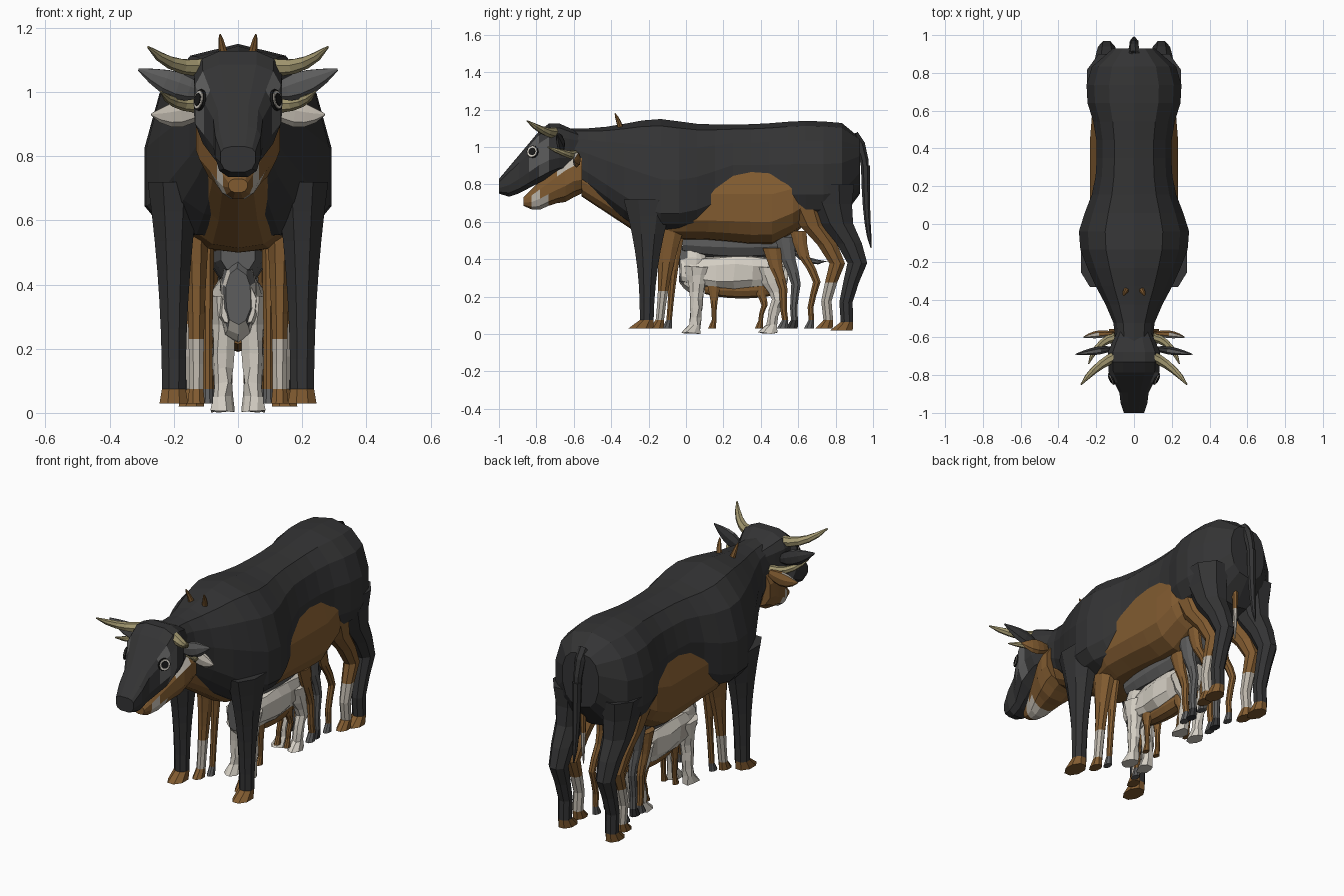
import bpy, bmesh, math, random
from mathutils import Vector

random.seed(4)
if "Cube" in bpy.data.objects:
    bpy.data.objects.remove(bpy.data.objects["Cube"])


def material(name, red, green, blue):
    mat = bpy.data.materials.new(name)
    mat.use_nodes = True
    mat.diffuse_color = (red, green, blue, 1)
    shader = mat.node_tree.nodes["Principled BSDF"]
    shader.inputs["Base Color"].default_value = mat.diffuse_color
    shader.inputs["Roughness"].default_value = 0.9
    return mat


BLACK = material("black hide", .034, .034, .035)
BROWN = material("brown hide", .22, .105, .03)
CREAM = material("cream hide", .5, .46, .4)
FUR = material("white fur", .66, .62, .55)
GREY = material("grey hide", .11, .11, .11)
HORN = material("horn", .36, .31, .16)
PUPIL = material("pupil", .01, .01, .01)


def ramp(value, start, end):
    """Rises from nought at start to one at end, clamped."""
    return min(1, max(0, (value - start) / (end - start)))


def bump(value, centre, spread):
    return math.exp(-((value - centre) / spread) ** 2)


def spaced(start, end, count):
    return [start + (end - start) * i / (count - 1) for i in range(count)]


def angles(count):
    return [math.tau * (i + .5) / count for i in range(count)]


def loft(name, rings, materials, rule=None, mirror=False, jitter=0):
    """Skin equal rings; rule(centre, normal) picks the material slot."""
    bm = bmesh.new()
    rows = [[bm.verts.new(point) for point in ring] for ring in rings]
    for vert in bm.verts:
        vert.co += Vector([random.uniform(-jitter, jitter) for axis in "xyz"])
    for near, far in zip(rows, rows[1:]):
        for i in range(len(near)):
            bm.faces.new((near[i - 1], near[i], far[i], far[i - 1]))
    bm.faces.new(rows[0])
    bm.faces.new(rows[-1])
    bmesh.ops.recalc_face_normals(bm, faces=bm.faces)
    bm.normal_update()
    if rule:
        for face in bm.faces:
            face.material_index = rule(face.calc_center_median(), face.normal)
    mesh = bpy.data.meshes.new(name)
    bm.to_mesh(mesh)
    bm.free()
    part = bpy.data.objects.new(name, mesh)
    bpy.context.collection.objects.link(part)
    for mat in materials:
        mesh.materials.append(mat)
    if mirror:
        part.modifiers.new("Mirror", 'MIRROR').use_mirror_merge = False


def body(name, stations, width, belly, middle, back, materials, sides=14, box=.85, **options):
    """Rounded rings along y, shaped by four profile functions; a low box value is squarer."""
    def soft(value):
        return math.copysign(abs(value) ** box, value)

    rings = []
    for y in stations:
        ring = []
        for a in angles(sides):
            edge = back(y) if math.sin(a) > 0 else belly(y)
            z = middle(y) + abs(soft(math.sin(a))) * (edge - middle(y))
            ring.append(Vector((width(y) * soft(math.cos(a)), y, z)))
        rings.append(ring)
    loft(name, rings, materials, **options)


def barrel(name, start, end, low, high, half_width, materials, **options):
    """Small trunk or head that rounds off towards both ends."""
    middle = (low + high) / 2

    def swell(y):
        return math.sin(math.pi * (.15 + .7 * ramp(y, start, end))) ** .6

    body(name, spaced(start, end, 7), lambda y: half_width * swell(y),
         lambda y: middle + (low - middle) * swell(y), lambda y: middle,
         lambda y: middle + (high - middle) * swell(y), materials, sides=10, **options)


def legs(name, x, hip, foot, top, thick, materials, thigh=2, splay=.5, hock=0, floor=.03, sock=0, **options):
    """Mirrored pair: tapered leg, backward hock, hoof; slots are hide, hoof, sock."""
    ankle = floor + .045

    def ring(y, z, across, along):
        return [Vector((x + across * math.cos(a), y + along * math.sin(a), z)) for a in angles(8)]

    rings = []
    for t in spaced(0, 1, 8):
        y = hip + (foot - hip) * t + hock * bump(t, .55, .2)
        taper = (1 - t) ** 2
        rings.append(ring(y, top + (ankle - top) * t, thick * (1 + splay * taper), thick * (1 + thigh * taper)))
    rings.append(ring(foot - thick * .8, floor, thick * 1.2, thick * 1.8))

    def slot(centre, normal):
        if centre.z < ankle:
            return 1
        return 2 if centre.z < sock else 0

    loft(name, rings, materials, rule=slot, mirror=True, **options)


def tube(name, start, control, end, radius, materials, leaf=False, **options):
    """Curved taper from start to end; a leaf is flattened, for ears."""
    start, control, end = Vector(start), Vector(control), Vector(end)
    rings = []
    for t in spaced(0, 1, 6):
        point = start.lerp(control, t).lerp(control.lerp(end, t), t)
        along = (control.lerp(end, t) - start.lerp(control, t)).normalized()
        side = along.cross(Vector((0, 1, 0))).normalized()
        over = side.cross(along)
        size = radius * (math.sin(math.pi * (.17 + .8 * t)) if leaf else (1.01 - t) ** .45)
        depth = size / 2 if leaf else size
        rings.append([point + side * size * math.cos(a) + over * depth * math.sin(a) for a in angles(7)])
    loft(name, rings, materials, **options)


def front_side(centre, normal):
    return int(normal.y < 0)


# Bull trunk: deep shoulders, narrow waist, round hips
body("bull_body", spaced(-.62, .93, 17),
     lambda y: .2 + .1 * bump(y, -.07, .2) + .06 * bump(y, .7, .15)
     - .1 * ramp(y, -.3, -.55) - .12 * ramp(y, .86, .95),
     lambda y: .54 + .3 * ramp(y, -.25, -.62) + .06 * ramp(y, .1, .25) + .15 * ramp(y, .82, .93),
     lambda y: .69 + .26 * ramp(y, -.15, -.6) + .12 * ramp(y, 0, .25) + .1 * ramp(y, .82, .93),
     lambda y: 1.12 + .03 * bump(y, -.15, .15) + .02 * bump(y, .65, .2)
     - .02 * ramp(y, -.3, -.5) - .09 * ramp(y, .84, .95), [BLACK], box=.8)

# Bull head with grey patches around the eyes
body("bull_head", spaced(-.57, -1, 9),
     lambda y: .14 - .065 * ramp(y, -.78, -.9) - .05 * ramp(y, -.67, -.57) - .02 * ramp(y, -.94, -1),
     lambda y: .86 - .13 * ramp(y, -.68, -.93) + .02 * ramp(y, -.94, -1),
     lambda y: 1 - .2 * ramp(y, -.75, -1),
     lambda y: 1.13 - .3 * ramp(y, -.75, -1) - .05 * ramp(y, -.68, -.57), [BLACK, GREY], sides=12, box=.65,
     rule=lambda centre, normal: int(abs(centre.y + .8) < .05 and abs(centre.z - .96) < .09
                                     and abs(centre.x) > .09))
legs("bull_front_legs", .2, -.2, -.21, .72, .04, [BLACK, BROWN], thigh=2.6, splay=1.2)
legs("bull_rear_legs", .145, .76, .86, .8, .036, [BLACK, BROWN], thigh=3.2, splay=2.1, hock=.1, floor=.02)
tube("bull_tail_root", (0, .86, 1.06), (0, .97, 1.1), (0, .97, .65), .035, [BLACK])
tube("bull_tail_tuft", (0, .96, .9), (0, .96, .6), (0, .99, .46), .025, [BLACK])
tube("bull_horns", (.09, -.7, 1.08), (.2, -.74, 1.06), (.28, -.85, 1.14), .03, [HORN], mirror=True)
tube("bull_ears", (.12, -.66, 1), (.2, -.67, 1.02), (.31, -.69, 1.07), .044, [BLACK, GREY], leaf=True,
     mirror=True, rule=front_side)

# Eyes: thin stacked discs lying on each side of the head
for label, side in (("left", 1), ("right", -1)):
    facing = Vector((side, -.5, .2)).normalized()
    layers = (("rim", .034, PUPIL), ("white", .029, FUR), ("pupil", .02, PUPIL))
    for level, (layer, radius, mat) in enumerate(layers):
        bpy.ops.mesh.primitive_cylinder_add(
            vertices=12, radius=radius, depth=.008,
            location=Vector((side * .119, -.82, .975)) + facing * level * .003,
            rotation=facing.to_track_quat('Z', 'Y').to_euler())
        bpy.context.object.name = label + "_eye_" + layer
        bpy.context.object.data.materials.append(mat)

# Cow overlapping the bull: belly, dewlap, jaw and inner legs
body("cow_body", spaced(-.56, .8, 13),
     lambda y: .237 - .12 * ramp(y, 0, -.35) - .03 * ramp(y, -.35, -.56) - .1 * ramp(y, .55, .8),
     lambda y: .5 - .03 * bump(y, .4, .2) + .25 * ramp(y, -.2, -.58) + .2 * ramp(y, .5, .8),
     lambda y: .65 + .2 * ramp(y, -.2, -.56) + .17 * ramp(y, .5, .8),
     lambda y: 1, [BROWN])
body("cow_head", spaced(-.555, -.87, 8),
     lambda y: .135 - .085 * ramp(y, -.62, -.82) - .02 * ramp(y, -.82, -.87),
     lambda y: .7 + .05 * ramp(y, -.65, -.56) - .04 * bump(y, -.8, .07),
     lambda y: .86 - .15 * ramp(y, -.6, -.85),
     lambda y: .98 - .25 * ramp(y, -.63, -.87), [BROWN, CREAM], sides=12,
     rule=lambda centre, normal: int(-.83 < centre.y < -.74 and centre.z < .74
                                     or -.7 < centre.y < -.62 and centre.z > .85))
legs("cow_front_legs", .13, -.08, -.14, .62, .024, [BROWN, BROWN, CREAM], thigh=3, splay=1, sock=.25)
legs("cow_rear_legs", .135, .62, .76, .78, .028, [BROWN, BROWN, CREAM], thigh=3.3, splay=2.5, hock=.11, sock=.25)
tube("cow_horns", (.1, -.6, .96), (.2, -.62, .95), (.24, -.74, 1), .025, [HORN], mirror=True)
tube("cow_ears", (.11, -.58, .95), (.2, -.58, .92), (.27, -.6, .93), .042, [BROWN, CREAM], leaf=True,
     mirror=True, rule=front_side)
tube("cow_tail", (.03, .85, .9), (.03, .87, .6), (.03, .86, .4), .02, [BROWN, CREAM],
     rule=lambda centre, normal: int(centre.z < .62))

# Slim brown animal: small horns above the withers and inner legs
tube("deer_horns", (.04, -.35, 1.1), (.05, -.36, 1.14), (.056, -.38, 1.18), .016, [BROWN], mirror=True)
legs("deer_front_legs", .095, -.05, -.09, .55, .016, [BROWN, GREY])
legs("deer_rear_legs", .09, .6, .67, .55, .016, [BROWN, GREY], hock=.06)

# Grey animal: underside, rear legs and tail
barrel("grey_body", -.02, .6, .4, .6, .09, [GREY])
legs("grey_rear_legs", .08, .53, .58, .52, .02, [GREY, BLACK], hock=.03)
tube("grey_tail", (0, .55, .5), (0, .62, .36), (0, .76, .39), .025, [GREY])


# Shaggy white dog
def dog_face(centre, normal):
    if normal.y > -.4:
        return 0
    if centre.z > .46:
        return 2
    return 1 if centre.z > .29 else 0


barrel("white_dog_body", -.03, .54, .23, .43, .085, [FUR, CREAM], box=.7, jitter=.008,
       rule=lambda centre, normal: int(random.random() < .12))
barrel("white_dog_head", -.035, .1, .22, .5, .06, [FUR, GREY, PUPIL], jitter=.004, rule=dog_face)
legs("white_dog_front_legs", .047, .06, .05, .36, .031, [FUR, FUR], thigh=1.3, floor=.004, jitter=.005)
legs("white_dog_rear_legs", .047, .45, .46, .36, .03, [FUR, FUR], thigh=1.8, hock=.04, floor=.004, jitter=.005)

# Small brown dog and goat beneath the others
barrel("brown_dog_body", .1, .5, .19, .32, .05, [BROWN])
legs("brown_dog_front_legs", .035, .15, .15, .26, .013, [BROWN, BROWN])
legs("brown_dog_rear_legs", .03, .4, .4, .26, .013, [BROWN, BROWN], hock=.02)
legs("goat_rear_legs", .085, .46, .53, .46, .018, [BROWN, GREY], hock=.02)
